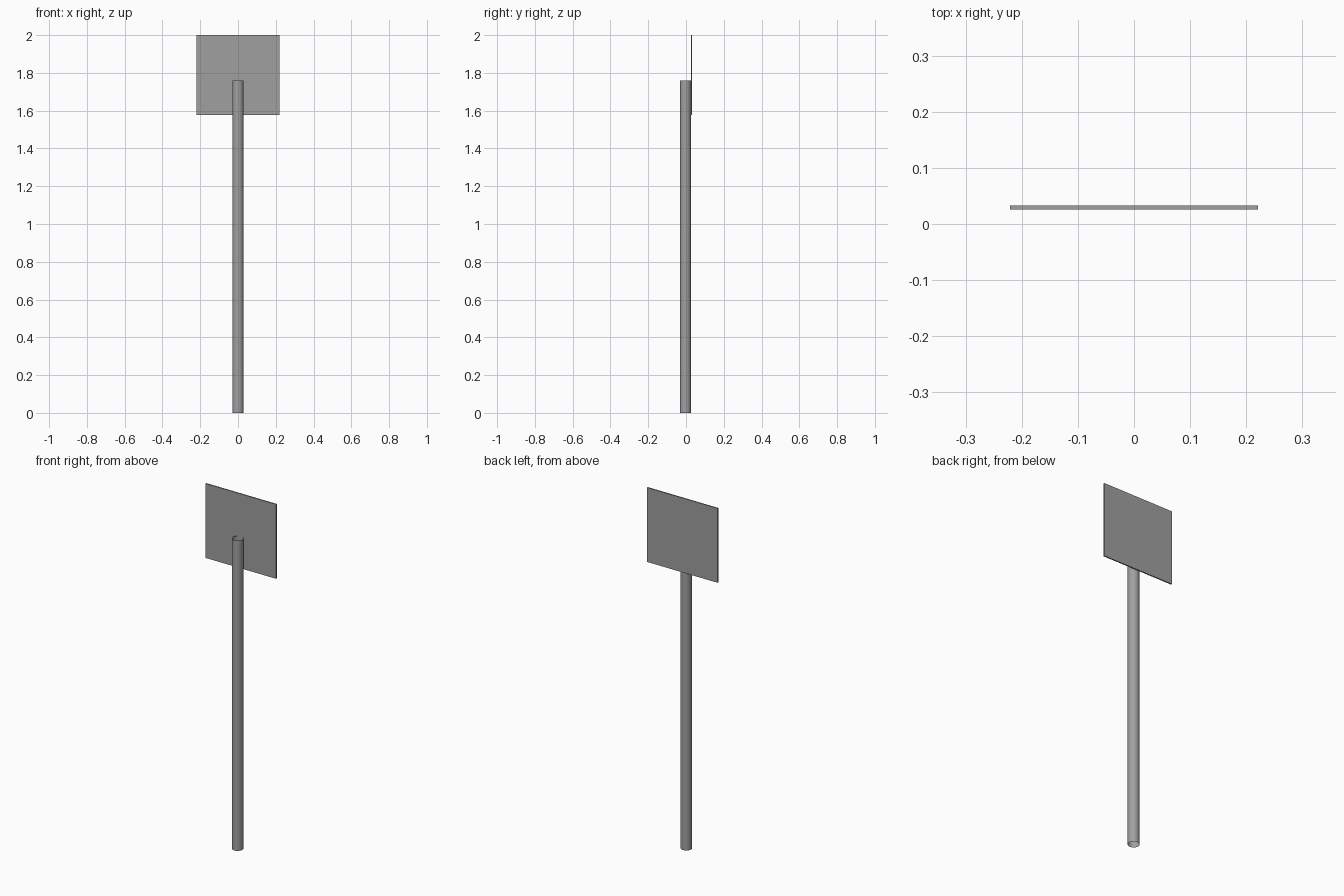
import bpy

cube = bpy.data.objects.get("Cube")
if cube:
    bpy.data.objects.remove(cube, do_unlink=True)

# Single grey metal shared by both parts
grey = bpy.data.materials.new("grey_metal")
grey.use_nodes = True
colour = (0.35, 0.35, 0.35, 1)
grey.diffuse_color = colour
grey.node_tree.nodes["Principled BSDF"].inputs["Base Color"].default_value = colour


def finish(name):
    obj = bpy.context.object
    obj.name = name
    obj.data.materials.append(grey)
    return obj


# Pole: a thin tube, open at both ends
pole_height = 1.76
bpy.ops.mesh.primitive_cylinder_add(
    vertices=24, radius=0.03, depth=pole_height, end_fill_type='NOTHING',
    location=(0, -0.003, pole_height / 2))
finish("pole")
bpy.ops.object.shade_smooth_by_angle()

# Sign panel: a thin plate fixed to the back of the pole
bottom, top = 1.578, 2.0
bpy.ops.mesh.primitive_cube_add(size=1, location=(0, 0.0295, (bottom + top) / 2))
panel = finish("sign_panel")
panel.scale = (0.442, 0.007, top - bottom)
bpy.ops.object.transform_apply(location=False, rotation=False, scale=True)
